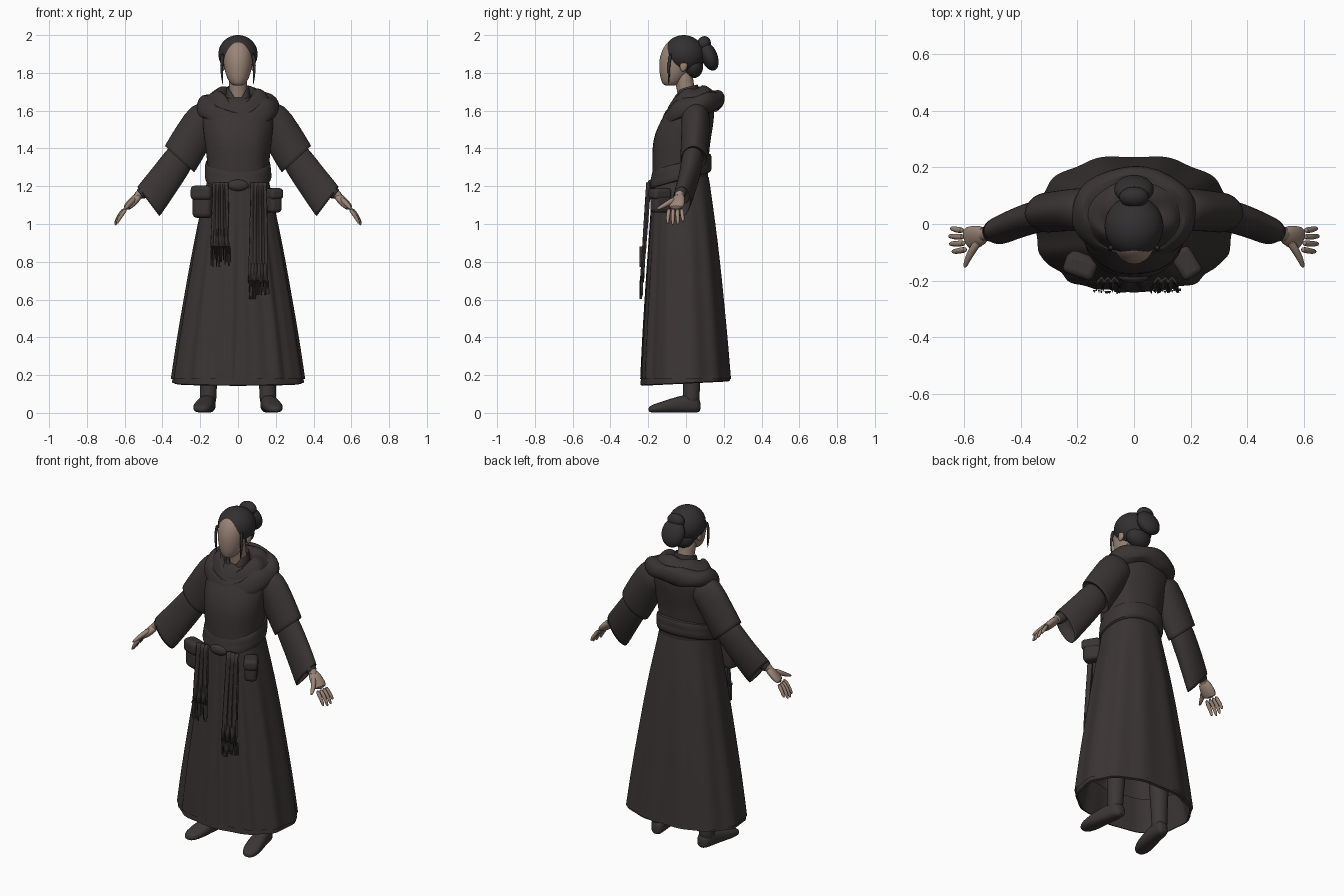
import bpy, bmesh, math, random
from mathutils import Vector as V

if "Cube" in bpy.data.objects:
    bpy.data.objects.remove(bpy.data.objects["Cube"])

random.seed(3)


def material(name, rgb):
    m = bpy.data.materials.new(name)
    m.diffuse_color = (*rgb, 1)
    m.use_nodes = True
    m.node_tree.nodes["Principled BSDF"].inputs["Base Color"].default_value = m.diffuse_color
    return m


ROBE = material("charcoal cloth", (0.042, 0.035, 0.034))
HAIR = material("black hair", (0.032, 0.029, 0.030))
SKIN = material("skin", (0.33, 0.235, 0.185))
BOOT = material("boot leather", (0.045, 0.038, 0.038))


def finish(ob, mat, sub=0, mirror=False, angle=50):
    ob.data.materials.append(mat)
    if mirror:
        ob.modifiers.new("mirror", 'MIRROR').use_clip = False
    if sub:
        s = ob.modifiers.new("smooth", 'SUBSURF')
        s.levels = s.render_levels = sub
    bpy.ops.object.select_all(action='DESELECT')
    ob.select_set(True)
    bpy.context.view_layer.objects.active = ob
    bpy.ops.object.shade_smooth_by_angle(angle=math.radians(angle))
    return ob


def from_bmesh(name, bm):
    bmesh.ops.recalc_face_normals(bm, faces=bm.faces)
    me = bpy.data.meshes.new(name)
    bm.to_mesh(me)
    bm.free()
    ob = bpy.data.objects.new(name, me)
    bpy.context.collection.objects.link(ob)
    return ob


def loft(name, rings, mat, n=24, fold=None, caps=True, sub=1, mirror=False, shift=None, power=1.0):
    """Skin rings of (centre, half axis u, half axis v)."""
    bm, loops = bmesh.new(), []
    for i, (c, u, v) in enumerate(rings):
        t, loop = i / (len(rings) - 1), []
        for k in range(n):
            a = 2 * math.pi * k / n
            ca, sa = math.cos(a), math.sin(a)
            f = fold(a, t) if fold else 1
            px = math.copysign(abs(ca) ** power, ca) * f
            py = math.copysign(abs(sa) ** power, sa) * f
            p = V(c) + V(u) * px + V(v) * py
            if shift:
                p += V(shift(a, t))
            loop.append(bm.verts.new(p))
        loops.append(loop)
    for a, b in zip(loops, loops[1:]):
        for k in range(n):
            bm.faces.new((a[k], a[(k + 1) % n], b[(k + 1) % n], b[k]))
    if caps:
        bm.faces.new(loops[0])
        bm.faces.new(loops[-1])
    return finish(from_bmesh(name, bm), mat, sub, mirror)


def level(rows, slope=0.0):
    """Horizontal rings from rows of z, half width, front y, back y."""
    return [((0, (f + b) / 2, z + slope * (f + b) / 2), (w, 0, 0),
             (0, (b - f) / 2, slope * (b - f) / 2)) for z, w, f, b in rows]


def tube(name, pts, mat, mirror=False, n=8):
    """Round limb through (x, y, z, radius) points."""
    rings = []
    for i, p in enumerate(pts):
        d = V(pts[min(i + 1, len(pts) - 1)][:3]) - V(pts[max(i - 1, 0)][:3])
        u = d.cross(V((0.3, 1, 0.2))).normalized()
        rings.append((p[:3], u * p[3], d.normalized().cross(u) * p[3]))
    return loft(name, rings, mat, n, mirror=mirror)


def ball(name, c, r, mat, rot=(0, 0, 0), mirror=False):
    bm = bmesh.new()
    bmesh.ops.create_uvsphere(bm, u_segments=40, v_segments=24, radius=1)
    bmesh.ops.scale(bm, vec=r, verts=bm.verts)
    from mathutils import Euler
    bmesh.ops.rotate(bm, matrix=Euler(rot).to_matrix(), verts=bm.verts)
    bmesh.ops.translate(bm, vec=c, verts=bm.verts)
    return finish(from_bmesh(name, bm), mat, 0, mirror)


def block(name, c, size, mat, turn=0.0, bevel=0.02):
    bpy.ops.mesh.primitive_cube_add(size=1, location=c, rotation=(0, 0, turn))
    ob = bpy.context.object
    ob.name = name
    ob.scale = size
    bpy.ops.object.transform_apply(location=False, rotation=False, scale=True)
    b = ob.modifiers.new("round", 'BEVEL')
    b.width, b.segments = bevel, 3
    return finish(ob, mat)


# Skirt: pleated at the front, gently rippled behind
def pleats(a, t):
    front = max(0, -math.sin(a) - 0.25)
    tri = abs((a * 3.2) % 1 - 0.5) * 2
    slit = 0.09 * math.exp(-((a - 1.5 * math.pi) / 0.05) ** 2)
    return 1 + min(1, t * 2) * (0.018 * math.sin(11 * a) + front * 0.06 * (tri - 0.6) - slit)


skirt_rows = [(1.25, .160, -.172, .120), (1.18, .172, -.182, .132), (1.0, .213, -.192, .158),
              (.8, .250, -.207, .182), (.6, .285, -.220, .202), (.4, .320, -.233, .222),
              (.18, .352, -.243, .240)]
loft("outer_skirt", level(skirt_rows), ROBE, 160, pleats, False, 1, power=0.88)
under_rows = [(z, w - .012, f + .012, b - .012) for z, w, f, b in skirt_rows[2:-1]]
under_rows += [(.16, .347, -.238, .235), (.155, .335, -.226, .223), (.35, .30, -.2, .19)]
loft("under_skirt", level(under_rows, 0.05), ROBE, 128,
     lambda a, t: 1 + .014 * math.sin(11 * a), False, 0, power=0.88)

# Upper robe, bloused above the sash
loft("bodice", level([(1.20, .155, -.165, .115), (1.25, .165, -.180, .118), (1.30, .162, -.178, .118),
                      (1.36, .168, -.178, .120), (1.44, .178, -.178, .128), (1.52, .186, -.150, .142),
                      (1.58, .190, -.115, .150), (1.63, .178, -.085, .145), (1.68, .12, -.06, .11)]),
     ROBE, 48, lambda a, t: 1 + .012 * math.sin(7 * a + 5 * t) * math.sin(t * math.pi), power=0.9)

# Sash, higher at the back, with a fold line
loft("sash", level([(1.235, .160, -.170, .12), (1.24, .175, -.190, .133), (1.27, .178, -.191, .139),
                    (1.285, .174, -.186, .134), (1.30, .176, -.184, .138), (1.335, .172, -.178, .134),
                    (1.345, .155, -.160, .115)], 0.28), ROBE, 48,
     lambda a, t: 1 + .008 * math.sin(5 * a + 6 * t), power=0.9)
ball("sash_knot", (0, -.185, 1.205), (.055, .022, .03), ROBE)


# Sash tails with fringe
def tail(x0, x1, z0, z1, zf, tag):
    bm, rows = bmesh.new(), []
    for i in range(9):
        t = i / 8
        z = z0 + (z1 - z0) * t
        half = (x1 - x0) / 2 * (.72 + .28 * t)
        y = -.203 - .034 * min(1, (1.2 - z) / .5)
        rows.append([bm.verts.new(((x0 + x1) / 2 + half * (k / 6 - 1),
                                   y - .009 * math.cos(k * math.pi / 2 + t), z)) for k in range(13)])
    for a, b in zip(rows, rows[1:]):
        for k in range(12):
            bm.faces.new((a[k], a[k + 1], b[k + 1], b[k]))
    ob = finish(from_bmesh("sash_tail_" + tag, bm), ROBE)
    ob.modifiers.new("cloth thickness", 'SOLIDIFY').thickness = .008
    bm = bmesh.new()
    for k in range(13):
        x = x0 + (x1 - x0) * k / 12
        end = zf + random.uniform(0, .04)
        y = -.232 - random.uniform(0, .01)
        top = [bm.verts.new((x + dx, y + dy, z1 + .01)) for dx, dy in ((-.004, .004), (.004, .004), (0, -.005))]
        low = [bm.verts.new((v.co.x + random.uniform(-.006, .006), v.co.y, end)) for v in top]
        for j in range(3):
            bm.faces.new((top[j], top[(j + 1) % 3], low[(j + 1) % 3], low[j]))
        bm.faces.new(low)
    finish(from_bmesh("fringe_" + tag, bm), ROBE)


tail(-.140, -.045, 1.22, .87, .77, "short")
tail(.060, .160, 1.22, .69, .60, "long")

# Belt pouches
block("large_pouch", (-.187, -.140, 1.115), (.105, .075, .165), ROBE, -.35, .025)
block("large_pouch_flap", (-.190, -.150, 1.165), (.114, .075, .075), ROBE, -.35, .02)
block("small_pouch", (.182, -.135, 1.125), (.070, .10, .13), ROBE, .55, .02)
block("small_pouch_flap", (.184, -.138, 1.16), (.078, .108, .06), ROBE, .55, .018)


# Cowl: a rolled hood draped over the shoulders, open in a V at the front
def vee(a, t):
    return (0, 0, -.075 * max(0, -math.sin(a)) ** 3 * (1 - .4 * t) + .006 * math.sin(5 * a + 8 * t))


loft("cowl", level([(1.64, .055, -.06, .06), (1.70, .075, -.075, .075), (1.715, .105, -.085, .09),
                    (1.700, .135, -.095, .12), (1.680, .155, -.102, .145), (1.665, .160, -.106, .150),
                    (1.672, .180, -.112, .172), (1.650, .212, -.122, .198), (1.610, .225, -.130, .206),
                    (1.575, .215, -.135, .198), (1.565, .180, -.115, .165)], .22),
     ROBE, 64, lambda a, t: 1 + .012 * math.sin(6 * a + 7 * t), False, 1, shift=vee)
loft("inner_collar", level([(1.60, .075, -.10, .08), (1.70, .064, -.062, .066), (1.735, .058, -.052, .062),
                            (1.70, .05, -.045, .055)], .25), ROBE, 32, None, False, 1,
     shift=lambda a, t: (0, 0, -.06 * max(0, -math.sin(a)) ** 6))

# Sleeves: short wide oversleeve above a long flared sleeve
loft("oversleeve", [((.12, .05, 1.595), (.050, 0, .055), (0, .075, 0)),
                    ((.185, .052, 1.55), (.062, 0, .085), (0, .076, 0)),
                    ((.245, .048, 1.45), (.076, 0, .072), (0, .072, 0)),
                    ((.308, .040, 1.345), (.078, 0, .070), (0, .070, 0)),
                    ((.312, .040, 1.340), (.076, 0, .068), (0, .068, 0)),
                    ((.300, .040, 1.355), (.064, 0, .058), (0, .058, 0))],
     ROBE, 32, lambda a, t: 1 + .02 * math.sin(4 * a + 3 * t), mirror=True)
loft("long_sleeve", [((.25, .045, 1.43), (.055, 0, .05), (0, .058, 0)),
                     ((.33, .032, 1.315), (.060, 0, .062), (0, .058, 0)),
                     ((.41, .005, 1.205), (.060, 0, .070), (0, .053, 0)),
                     ((.475, -.024, 1.117), (.060, 0, .080), (0, .049, 0)),
                     ((.478, -.025, 1.115), (.057, 0, .076), (0, .046, 0)),
                     ((.44, -.010, 1.165), (.048, 0, .056), (0, .040, 0))],
     ROBE, 32, mirror=True)
tube("wristband", [(.47, -.012, 1.205, .032), (.505, -.03, 1.165, .033), (.525, -.037, 1.15, .031)],
     ROBE, True, 16)

# Hands
tube("wrist", [(.46, -.01, 1.21, .026), (.51, -.03, 1.165, .026), (.545, -.042, 1.135, .025)], SKIN, True, 12)
loft("palm", [((.52, -.032, 1.157), (.016, 0, .016), (.008, .026, 0)),
              ((.555, -.044, 1.12), (.018, 0, .016), (.012, .040, 0)),
              ((.598, -.056, 1.077), (.014, 0, .012), (.014, .044, 0))], SKIN, 16, mirror=True)
for i, (name, reach) in enumerate((("index", .9), ("middle", 1.0), ("ring", .97), ("little", .78))):
    y = -.089 + i * .022
    x0 = .59 + i * .004
    tube(name + "_finger", [(x0, y, 1.083, .0125), (x0 + .032 * reach, y - .006 + i * .003, 1.046, .0115),
                            (x0 + .050 * reach, y - .008 + i * .005, 1.076 - .066 * reach, .0095),
                            (x0 + .056 * reach, y - .008 + i * .005, 1.076 - .084 * reach, .005)], SKIN, True)
tube("thumb", [(.545, -.055, 1.135, .018), (.572, -.095, 1.11, .015), (.59, -.13, 1.09, .012),
               (.598, -.156, 1.078, .006)], SKIN, True)

# Head, featureless face and neck
tube("neck", [(0, .02, 1.60, .056), (0, .005, 1.68, .047), (0, -.01, 1.76, .048), (0, -.02, 1.82, .055)],
     SKIN, n=20)
loft("face", level([(1.732, .022, -.112, -.06), (1.742, .040, -.126, -.03), (1.775, .060, -.137, 0),
                    (1.82, .073, -.143, .03), (1.87, .080, -.143, .05), (1.92, .078, -.128, .05),
                    (1.955, .062, -.106, .03), (1.975, .03, -.08, 0)]), SKIN, 24, sub=2)
ball("ear", (.082, -.012, 1.838), (.012, .020, .031), SKIN, (-.2, 0, 0), True)

# Hair swept into a bun, with loose locks at the temples
ball("hair_cap", (0, -.008, 1.899), (.104, .108, .100), HAIR, (-.35, 0, 0))
ball("nape_hair", (0, .035, 1.84), (.076, .055, .068), HAIR, (.2, 0, 0))
ball("hair_bun", (0, .122, 1.888), (.070, .044, .080), HAIR, (.38, 0, 0))
ball("bun_top_coil", (0, .095, 1.955), (.052, .036, .040), HAIR, (-.4, 0, 0))
tube("temple_lock", [(.080, -.080, 1.905, .012), (.087, -.092, 1.85, .008), (.086, -.090, 1.79, .007),
                     (.080, -.092, 1.735, .002)], HAIR, True)

# Boots
tube("boot_shaft", [(.150, .03, .50, .062), (.152, .03, .30, .055), (.156, .03, .16, .046),
                    (.158, .028, .09, .044), (.160, .025, .04, .046)], BOOT, True, 20)
loft("boot_foot", [((.152, .078, .035), (.022, 0, 0), (0, 0, .028)), ((.155, .062, .045), (.040, 0, 0), (0, 0, .044)),
                   ((.162, .01, .050), (.043, 0, 0), (0, 0, .050)), ((.174, -.06, .042), (.048, 0, 0), (0, 0, .041)),
                   ((.187, -.13, .030), (.054, 0, 0), (0, 0, .029)), ((.194, -.18, .022), (.040, 0, 0), (0, 0, .021)),
                   ((.197, -.20, .018), (.018, 0, 0), (0, 0, .012))], BOOT, 20, mirror=True, power=0.8)
